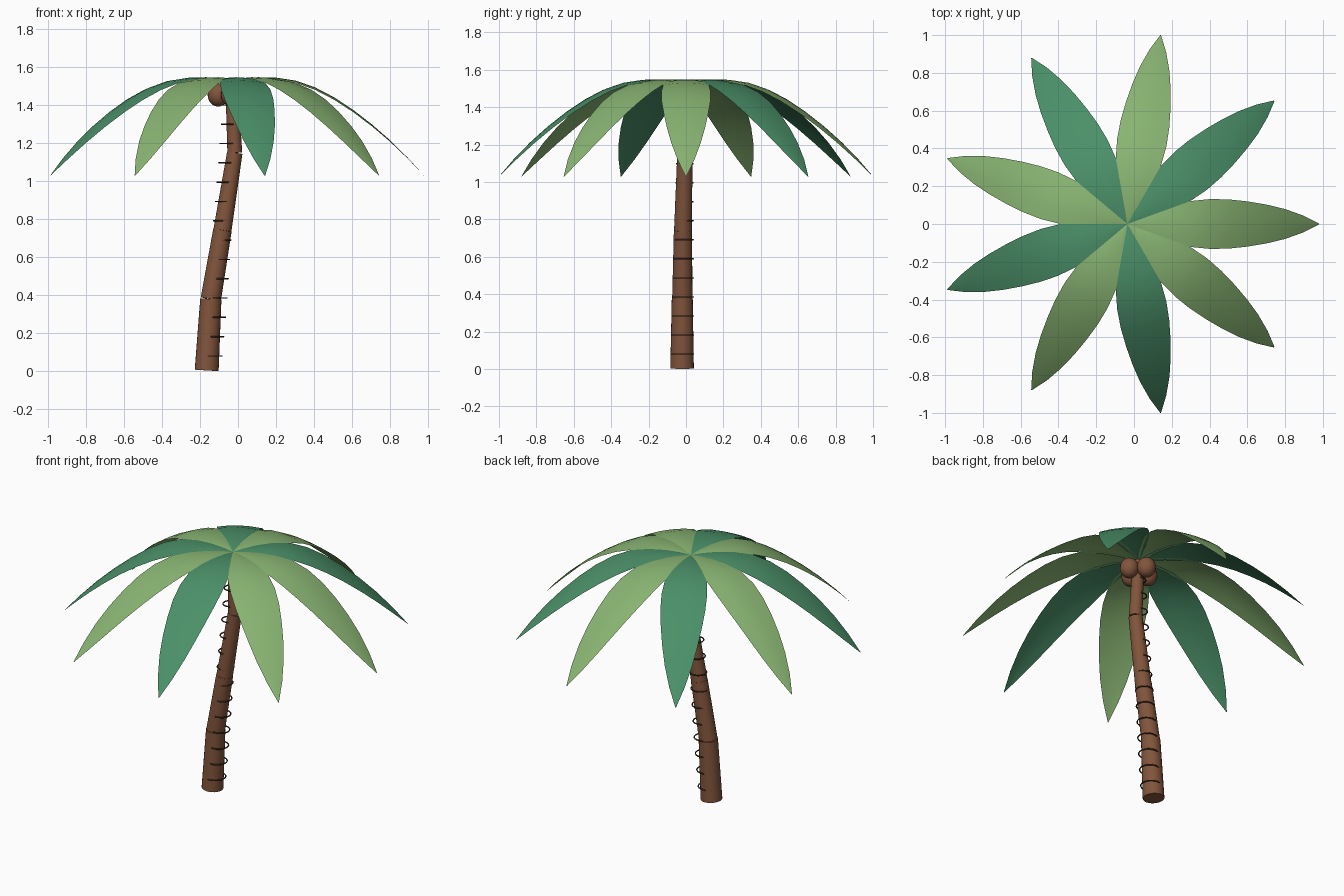
import bpy, bmesh, math
from mathutils import Vector

if "Cube" in bpy.data.objects:
    bpy.data.objects.remove(bpy.data.objects["Cube"])

def material(name, rgb):
    m = bpy.data.materials.new(name)
    m.diffuse_color = (*rgb, 1)
    m.use_nodes = True
    m.node_tree.nodes["Principled BSDF"].inputs["Base Color"].default_value = m.diffuse_color
    return m

BARK = material("bark", (0.22, 0.09, 0.045))
RING = material("ring_brown", (0.07, 0.035, 0.02))
NUT = material("nut_brown", (0.22, 0.09, 0.045))
LIGHT = material("light_green", (0.25, 0.46, 0.17))
DARK = material("dark_green", (0.07, 0.28, 0.14))

def finish(name, mat, angle=40):
    o = bpy.context.object
    o.name = name
    o.data.materials.append(mat)
    bpy.ops.object.shade_smooth_by_angle(angle=math.radians(angle))
    return o

def lerp_table(table, t):
    for (a, va), (b, vb) in zip(table, table[1:]):
        if t <= b:
            return va + (vb - va) * (t - a) / (b - a)
    return table[-1][1]

# Trunk: four stacked, tapering, leaning segments
joints = [Vector(p) for p in [(-0.165, -0.021, 0.004), (-0.143, -0.02, 0.38),
          (-0.082, -0.016, 0.742), (-0.017, -0.006, 1.15), (-0.033, 0, 1.52)]]
radii = [(0.063, 0.056), (0.054, 0.049), (0.048, 0.041), (0.039, 0.034)]
for i, (r1, r2) in enumerate(radii):
    a, b = joints[i], joints[i + 1]
    d = b - a
    bpy.ops.mesh.primitive_cone_add(vertices=24, radius1=r1, radius2=r2, depth=d.length,
                                    location=(a + b) / 2,
                                    rotation=d.to_track_quat('Z', 'Y').to_euler())
    finish(f"trunk_segment_{i + 1}", BARK)

# Bark rings: thin hoops following a straighter line than the trunk
ring_x = [(0, -0.155), (0.3, -0.122), (0.5, -0.104), (0.8, -0.079), (1.1, -0.057), (1.5, -0.035)]
for i in range(14):
    z = 0.08 + 0.1017 * i
    bpy.ops.mesh.primitive_torus_add(major_radius=0.062 - 0.017 * z, minor_radius=0.004,
                                     major_segments=24, minor_segments=6,
                                     location=(lerp_table(ring_x, z), -0.021 + 0.013 * z, z))
    finish(f"bark_ring_{i + 1}", RING, 80)

# Coconuts clustered beneath the crown
for i in range(4):
    a = i * math.pi / 2
    bpy.ops.mesh.primitive_uv_sphere_add(segments=20, ring_count=12, radius=0.055,
        location=(-0.035 + 0.07 * math.cos(a), 0.07 * math.sin(a), 1.455))
    o = finish(f"coconut_{i + 1}", NUT, 80)
    o.scale.z = 1.12

# Fronds: arched tapering blades (distance, height, half width)
profile = [(0, 1.53, 0.004), (0.06, 1.541, 0.033), (0.14, 1.548, 0.066), (0.235, 1.546, 0.099),
           (0.34, 1.53, 0.122), (0.44, 1.495, 0.132), (0.54, 1.443, 0.13), (0.64, 1.377, 0.119),
           (0.74, 1.3, 0.102), (0.835, 1.217, 0.079), (0.93, 1.123, 0.045), (1.015, 1.03, 0.002)]
across = [-1, -0.5, 0, 0.5, 1]
for i in range(9):
    bm = bmesh.new()
    rows = [[bm.verts.new((r, w * s, z - 0.1 * w * s * s)) for s in across]
            for r, z, w in profile]
    for p, q in zip(rows, rows[1:]):
        for k in range(len(across) - 1):
            bm.faces.new((p[k], q[k], q[k + 1], p[k + 1]))
    me = bpy.data.meshes.new(f"frond_{i + 1}")
    bm.to_mesh(me)
    bm.free()
    me.shade_smooth()
    me.materials.append(DARK if i % 2 else LIGHT)
    o = bpy.data.objects.new(f"frond_{i + 1}", me)
    o.location.x = -0.035
    o.rotation_euler.z = math.radians(40 * i)
    bpy.context.collection.objects.link(o)
